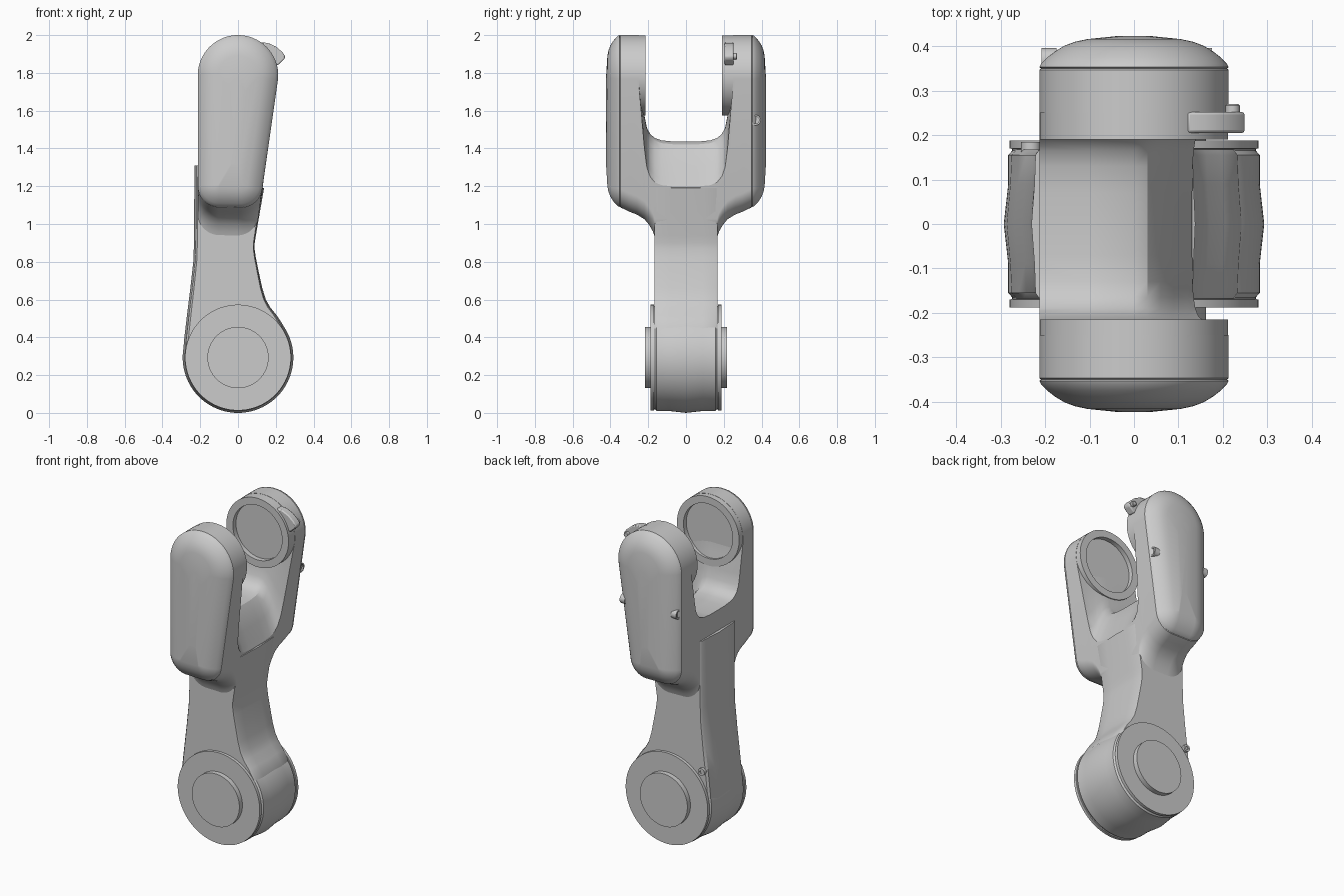
import bpy, bmesh, math
from mathutils import Vector

if "Cube" in bpy.data.objects:
    bpy.data.objects.remove(bpy.data.objects["Cube"])


def loft(name, rings, angle=30):
    """Skin a list of equal-length point rings and cap both ends."""
    bm = bmesh.new()
    rows = [[bm.verts.new(p) for p in ring] for ring in rings]
    n = len(rows[0])
    for a, b in zip(rows, rows[1:]):
        for i in range(n):
            j = (i + 1) % n
            bm.faces.new((a[i], a[j], b[j], b[i]))
    bm.faces.new(rows[0])
    bm.faces.new(rows[-1])
    bmesh.ops.recalc_face_normals(bm, faces=bm.faces)
    mesh = bpy.data.meshes.new(name)
    bm.to_mesh(mesh)
    bm.free()
    ob = bpy.data.objects.new(name, mesh)
    bpy.context.collection.objects.link(ob)
    smooth(ob, angle)
    return ob


def select(ob):
    bpy.ops.object.select_all(action='DESELECT')
    ob.select_set(True)
    bpy.context.view_layer.objects.active = ob


def smooth(ob, angle=30):
    select(ob)
    bpy.ops.object.shade_smooth_by_angle(angle=math.radians(angle))


def lathe(name, profile, centre, turn=0, n=72):
    """Revolve (radius, height) points about the local y axis."""
    rings = [[(max(r, 0.001) * math.cos(2 * math.pi * i / n), h,
               max(r, 0.001) * math.sin(2 * math.pi * i / n)) for i in range(n)]
             for r, h in profile]
    ob = loft(name, rings)
    ob.location = centre
    ob.rotation_euler.z = math.radians(turn)
    return ob


def pod_ring(y, bottom, inset, n=112, shrink=1):
    """Teardrop outline: hull of one large top circle and two lower circles."""
    circles = [(Vector((0, 1.787)), 0.213),
               (Vector((-0.098, bottom + 0.117)), 0.115),
               (Vector((0.015 + (bottom - 1.09) * 0.139, bottom + 0.115)), 0.115)]
    ring = []
    for i in range(n):
        t = 2 * math.pi * (i + 0.37) / n
        d = Vector((math.cos(t), math.sin(t)))
        c, r = max(circles, key=lambda k: k[0].dot(d) + k[1])
        p = c + d * max(r - inset, 0.004)
        ring.append((p.x * shrink, y, 1.55 + (p.y - 1.55) * (1 - (1 - shrink) * 0.5)))
    return ring


# Fork: lofted across y, flaring out of the neck into two domed pods
half = [(0.10, 0.93, 0), (0.165, 0.93, 0), (0.175, 0.96, 0), (0.195, 0.995, 0),
        (0.22, 1.025, 0), (0.26, 1.05, 0), (0.30, 1.065, 0), (0.347, 1.088, 0),
        (0.350, 1.09, 0.004), (0.353, 1.09, 0), (0.361, 1.09, 0.004),
        (0.375, 1.09, 0.018), (0.389, 1.09, 0.036), (0.401, 1.09, 0.056),
        (0.410, 1.09, 0.080), (0.416, 1.09, 0.108)]
rings = [pod_ring(y, b, k) for y, b, k in half]
rings.append(pod_ring(0.423, 1.09, 0.108, shrink=0.35))
mirrored = [[(x, -y, z) for x, y, z in r] for r in reversed(rings)]
fork = loft("fork", mirrored + rings)

# Saddle cutter: U section that drops away towards +x
u_half = [(0.07, 1.437), (0.13, 1.443), (0.165, 1.455), (0.19, 1.477), (0.207, 1.51),
          (0.219, 1.57), (0.234, 1.66), (0.25, 1.75), (0.25, 2.3)]
u_shape = [(-y, z) for y, z in reversed(u_half)] + u_half
sections = []
for x, drop in [(-0.5, 0), (-0.1, 0), (0.0, 0.0), (0.03, 0.015), (0.06, 0.06),
                (0.09, 0.13), (0.12, 0.21), (0.16, 0.31), (0.5, 0.6)]:
    sections.append([(x, y, z - drop * max(0, min(1, (1.75 - z) / 0.31)))
                     for y, z in u_shape])
cutter = loft("saddle_cutter", sections)
cutter.hide_render = True
mod = fork.modifiers.new("saddle", 'BOOLEAN')
mod.operation = 'DIFFERENCE'
mod.solver = 'EXACT'
mod.object = cutter
select(fork)
bpy.ops.object.modifier_apply(modifier="saddle")
bpy.data.objects.remove(cutter)
smooth(fork, 28)

# Arm: waisted side profile, lightly crowned across its width
outline = [(-0.282, 0.30), (-0.278, 0.38), (-0.262, 0.52), (-0.245, 0.66), (-0.230, 0.80),
           (-0.226, 0.90), (-0.224, 1.31), (-0.19, 1.31), (0.0, 1.22), (0.11, 1.20),
           (0.134, 1.19), (0.112, 1.06), (0.092, 0.94), (0.086, 0.90), (0.085, 0.87),
           (0.092, 0.82), (0.108, 0.74), (0.125, 0.66), (0.143, 0.60), (0.165, 0.56),
           (0.20, 0.515), (0.235, 0.46), (0.25, 0.30), (0.0, 0.15)]
stations = [(-0.168, 0.95), (-0.155, 0.99), (-0.09, 1.0), (0, 1.03),
            (0.09, 1.0), (0.155, 0.99), (0.168, 0.95)]
loft("arm", [[(x * s, y, z) for x, z in outline] for y, s in stations], 35)

# Hub: crowned drum with side flanges and bosses
hub_half = [(0.283, 0.09), (0.283, 0.155), (0.274, 0.165), (0.274, 0.169),
            (0.280, 0.170), (0.280, 0.188), (0.162, 0.188), (0.162, 0.218), (0, 0.218)]
hub = [(r, -h) for r, h in reversed(hub_half)] + [(0.293, 0)] + hub_half
lathe("hub", hub, (0, 0, 0.293), n=96)

# Bearing rings on the inner faces of the fork
for name, face, floor, base in [("back_bearing_ring", 0.19, 0.22, 0.27),
                                ("front_bearing_ring", -0.215, -0.243, -0.27)]:
    lathe(name, [(0, base), (0.212, base), (0.212, face), (0.168, face),
                 (0.168, floor), (0, floor)], (0, 0, 1.787), n=96)

# Latch on the back pod with its pin
latch = [(0.09, 1.93), (0.12, 1.962), (0.16, 1.958), (0.20, 1.94), (0.235, 1.91),
         (0.25, 1.888), (0.245, 1.872), (0.21, 1.84), (0.17, 1.86)]
latch_ob = loft("latch", [[(x, y, z) for x, z in latch] for y in (0.205, 0.252)])
bevel = latch_ob.modifiers.new("soft_edges", 'BEVEL')
bevel.width = 0.006
bevel.segments = 2
lathe("latch_pin", [(0, -0.03), (0.016, -0.03), (0.016, 0.017), (0.012, 0.02), (0, 0.02)],
      (0.222, 0.25, 1.888), n=24)

# Screw cups on both edges of the back pod, and a small hub lug
cup = [(0, -0.03), (0.028, -0.03), (0.028, 0.004), (0.019, 0.004), (0.019, -0.004), (0, -0.004)]
lathe("right_screw_cup", cup, (0.172, 0.368, 1.55), -90, 28)
lathe("left_screw_cup", cup, (-0.204, 0.368, 1.55), 90, 28)
lathe("hub_lug", [(0, -0.02), (0.022, -0.02), (0.022, 0.012), (0.01, 0.012), (0.01, 0.006),
                  (0, 0.006)], (-0.232, 0.172, 0.515), n=24)
